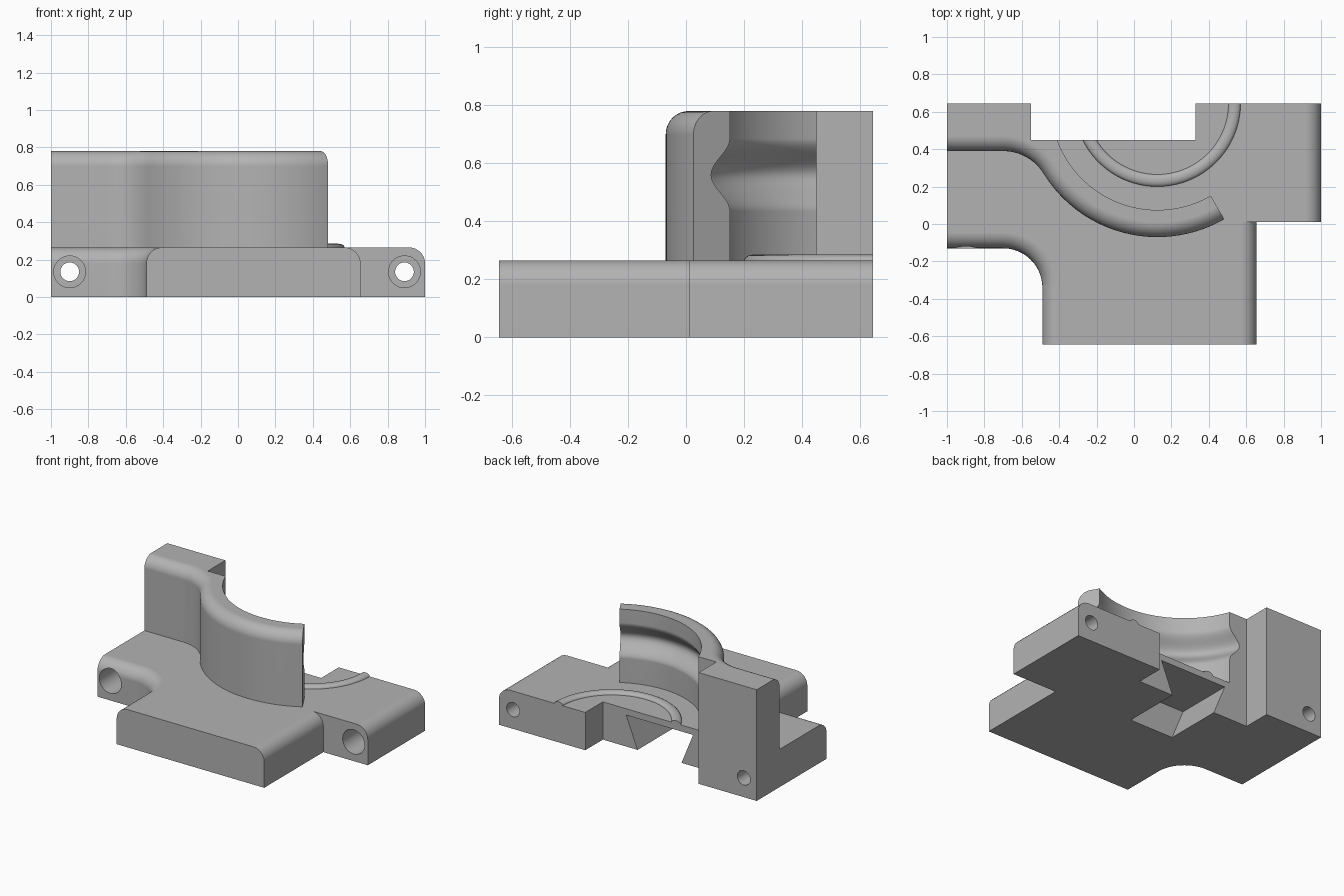
import bpy, bmesh
from math import sin, cos, pi, radians, degrees, atan2

if "Cube" in bpy.data.objects:
    bpy.data.objects.remove(bpy.data.objects["Cube"])

CX, CY = 0.125, 0.645          # axis of the curved wall, on the back plane
TOP, WALL_TOP = 0.265, 0.78
FRONT, BACK = -0.645, 0.645
OVER = 0.7                     # overshoot trimmed off later at the back
FAR = -1.1                     # overshoot trimmed off later at the side

gray = bpy.data.materials.new("machined gray")
gray.use_nodes = True
gray.diffuse_color = (0.45, 0.45, 0.45, 1)
gray.node_tree.nodes["Principled BSDF"].inputs["Base Color"].default_value = gray.diffuse_color


def finish(name, bm):
    bmesh.ops.recalc_face_normals(bm, faces=bm.faces)
    mesh = bpy.data.meshes.new(name)
    bm.to_mesh(mesh)
    bm.free()
    mesh.materials.append(gray)
    ob = bpy.data.objects.new(name, mesh)
    bpy.context.collection.objects.link(ob)
    return ob


def arc(cx, cy, r, a0, a1, n):
    angles = [radians(a0 + (a1 - a0) * i / n) for i in range(n + 1)]
    return [(cx + r * cos(a), cy + r * sin(a)) for a in angles]


def prism(name, pts, lo, hi, along="z", rounded=None, radius=0.085):
    """Extrude an outline; round the upper edges chosen by a rule."""
    bm = bmesh.new()
    place = (lambda p, d: (p[0], p[1], d)) if along == "z" else (lambda p, d: (p[0], d, p[1]))
    rings = [[bm.verts.new(place(p, d)) for p in pts] for d in (lo, hi)]
    bm.faces.new(rings[0])
    bm.faces.new(rings[1])
    n = len(pts)
    for i in range(n):
        j = (i + 1) % n
        bm.faces.new((rings[0][i], rings[0][j], rings[1][j], rings[1][i]))
    bmesh.ops.recalc_face_normals(bm, faces=bm.faces)
    if rounded:
        edges = []
        for e in bm.edges:
            mid = (e.verts[0].co + e.verts[1].co) / 2
            if all(abs(v.co.z - hi) < 1e-5 for v in e.verts) and rounded(mid.x, mid.y):
                edges.append(e)
        bmesh.ops.bevel(bm, geom=edges, offset=radius, segments=8, profile=0.5,
                        affect="EDGES", clamp_overlap=False)
    return finish(name, bm)


def box(name, x0, x1, y0, y1, z0, z1, **kw):
    return prism(name, [(x0, y0), (x1, y0), (x1, y1), (x0, y1)], z0, z1, **kw)


def revolve(name, profile, steps=144):
    """Turn a closed (radius, height) profile about the wall axis."""
    bm = bmesh.new()
    rings = []
    for s in range(steps):
        a = 2 * pi * (s + 0.5) / steps
        rings.append([bm.verts.new((CX + r * cos(a), CY + r * sin(a), z)) for r, z in profile])
    n = len(profile)
    for s in range(steps):
        a, b = rings[s], rings[(s + 1) % steps]
        for i in range(n):
            j = (i + 1) % n
            bm.faces.new((a[i], a[j], b[j], b[i]))
    return finish(name, bm)


def combine(target, other, operation):
    other.hide_render = True
    mod = target.modifiers.new("combine", "BOOLEAN")
    mod.operation = operation
    mod.solver = "EXACT"
    mod.object = other
    bpy.ops.object.select_all(action="DESELECT")
    bpy.context.view_layer.objects.active = target
    target.select_set(True)
    bpy.ops.object.modifier_apply(modifier=mod.name)
    bpy.data.objects.remove(other)


# Base plate with a concave front corner, plus the side lug
plate = [(FAR, OVER), (0.655, OVER), (0.655, FRONT), (-0.49, FRONT)]
plate += arc(-0.7, -0.34, 0.21, 0, 90, 20) + [(FAR, -0.13)]
bracket = prism("bracket", plate, 0, TOP,
                rounded=lambda x, y: FRONT + 0.01 < y < OVER - 0.01 and x > FAR + 0.01)
lug = box("side_lug", 0.4, 1, 0.01, OVER, 0, TOP, rounded=lambda x, y: x > 0.99)
combine(bracket, lug, "UNION")

# Curved wall sweeping into a straight side block
blend_x, blend_r = -0.7, 0.255
blend_y = 0.39 - blend_r
meet = degrees(atan2(CY - blend_y, CX - blend_x))
outline = [(FAR, OVER), (CX - 0.5, OVER)] + arc(CX, CY, 0.5, 180, 300, 24)
outline += arc(CX, CY, 0.715, 300, 180 + meet, 40)
outline += arc(blend_x, blend_y, blend_r, meet, 90, 16)[1:] + [(FAR, 0.39)]


def on_outer_side(x, y):
    away = ((x - CX) ** 2 + (y - CY) ** 2) ** 0.5
    return away > 0.68 and y < OVER - 0.05 and x > FAR + 0.01


wall = prism("curved_wall", outline, 0.1, WALL_TOP, rounded=on_outer_side, radius=0.08)

# Bore of the wall with its soft inner channel
bore = [(0.3, 0), (0.57, 0)]
for i in range(21):
    t = i / 10 - 1
    bore.append((0.57 + 0.0375 * (1 + cos(pi * t)), 0.56 + 0.125 * t))
bore += [(0.57, 1), (0.3, 1)]
combine(wall, revolve("bore_cutter", bore), "DIFFERENCE")
combine(bracket, wall, "UNION")

# Raised half-round bead on the plate
bead = [(x, z) for x, z in ((0.4125 + 0.0325 * cos(pi * i / 10), TOP + 0.02 * sin(pi * i / 10))
                            for i in range(11))]
bead += [(0.38, 0.24), (0.445, 0.24)]
combine(bracket, revolve("bead", bead), "UNION")

# Trim the overshoot, then cut the back notch and dovetail slot
cutters = [
    box("back_trim", -2, 2, BACK, 2, -1, 2),
    box("side_trim", -2, -1, -2, 2, -1, 2),
    box("notch_cutter", -0.55, 0.33, 0.45, 1, -1, 2),
    prism("dovetail_cutter", [(-0.26, -0.05), (0.04, -0.05), (0.15, 0.22), (-0.37, 0.22)],
          0.04, 0.55, along="y"),
]

# Counterbored bolt holes
for x, face in ((-0.9, -0.13), (0.89, 0.01)):
    cutters.append(prism("bolt_hole", arc(x, 0.135, 0.05, 0, 352.5, 47), -0.5, 1, along="y"))
    cutters.append(prism("counterbore", arc(x, 0.135, 0.085, 0, 352.5, 47),
                         face - 0.2, face + 0.3, along="y"))
for cutter in cutters:
    combine(bracket, cutter, "DIFFERENCE")

bpy.ops.object.select_all(action="DESELECT")
bracket.select_set(True)
bpy.context.view_layer.objects.active = bracket
bpy.ops.object.shade_smooth_by_angle(angle=radians(30))
weighted = bracket.modifiers.new("even shading", "WEIGHTED_NORMAL")
weighted.keep_sharp = True
